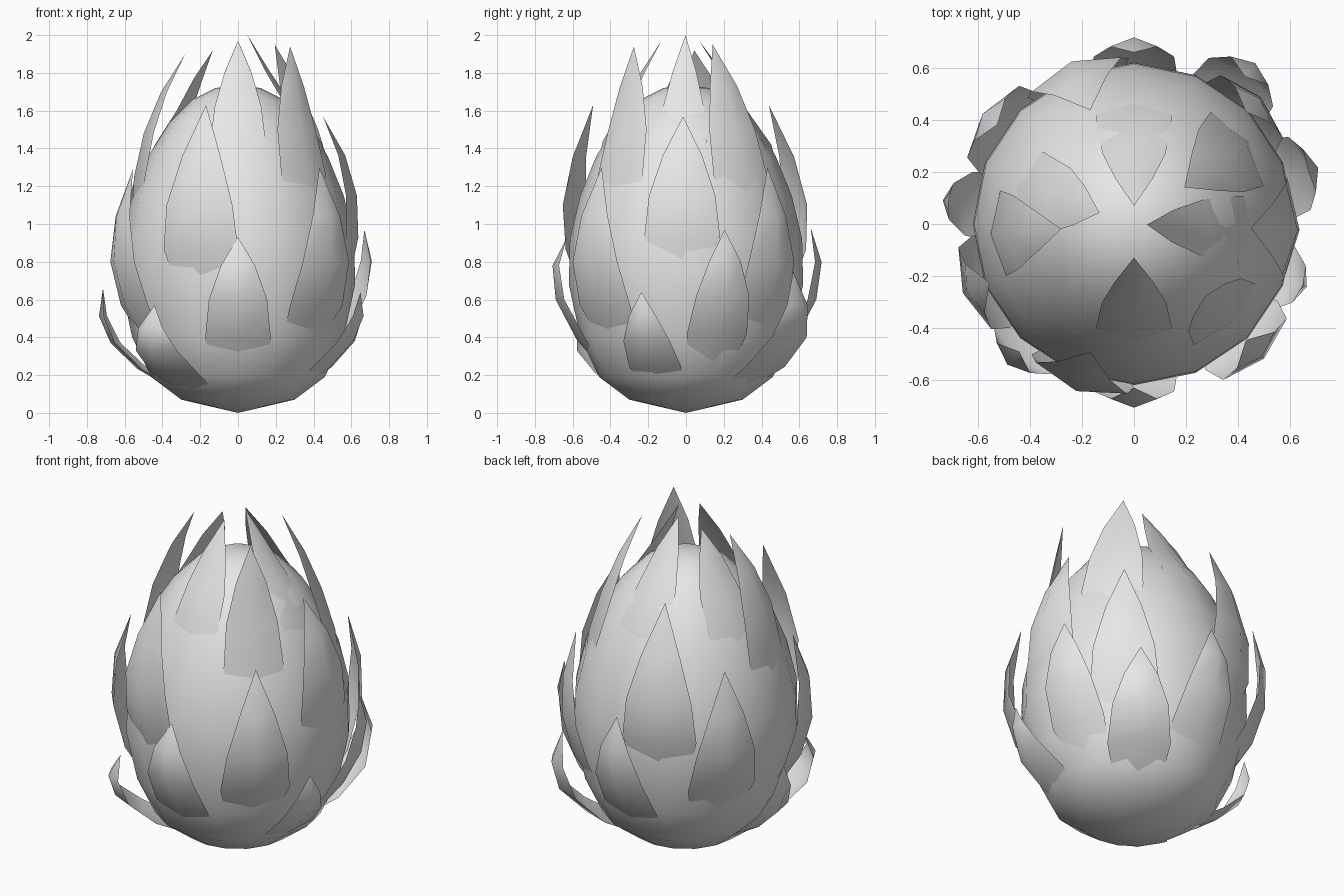
import bpy, bmesh, math
from math import radians, sin, cos

cube = bpy.data.objects.get("Cube")
if cube:
    bpy.data.objects.remove(cube, do_unlink=True)

grey = bpy.data.materials.new("light_grey")
grey.use_nodes = True
grey.diffuse_color = (0.8, 0.8, 0.8, 1)
grey.node_tree.nodes["Principled BSDF"].inputs["Base Color"].default_value = (0.8, 0.8, 0.8, 1)

# Radius and height of the egg-shaped body
PROFILE = [(0, 0), (.30, .07), (.46, .19), (.56, .4), (.62, .68), (.615, .92),
           (.56, 1.15), (.475, 1.36), (.36, 1.54), (.24, 1.66), (.12, 1.72), (0, 1.735)]


def body_radius(z):
    for (r0, z0), (r1, z1) in zip(PROFILE, PROFILE[1:]):
        if z0 <= z <= z1:
            return r0 + (r1 - r0) * (z - z0) / (z1 - z0)
    return 0


def polar(r, angle, z):
    return (r * cos(angle), r * sin(angle), z)


def finish(bm, name, sharp):
    bmesh.ops.remove_doubles(bm, verts=bm.verts, dist=1e-4)
    mesh = bpy.data.meshes.new(name)
    bm.to_mesh(mesh)
    bm.free()
    mesh.materials.append(grey)
    obj = bpy.data.objects.new(name, mesh)
    bpy.context.collection.objects.link(obj)
    bpy.ops.object.select_all(action='DESELECT')
    obj.select_set(True)
    bpy.context.view_layer.objects.active = obj
    bpy.ops.object.shade_smooth_by_angle(angle=radians(sharp))


# Body: the profile spun round the z axis
bm = bmesh.new()
points = [bm.verts.new((r, 0, z)) for r, z in PROFILE]
edges = [bm.edges.new(pair) for pair in zip(points, points[1:])]
bmesh.ops.spin(bm, geom=points + edges, cent=(0, 0, 0), axis=(0, 0, 1),
               angle=math.tau, steps=16, use_duplicate=False)
bmesh.ops.remove_doubles(bm, verts=bm.verts, dist=1e-4)
bmesh.ops.recalc_face_normals(bm, faces=bm.faces)
finish(bm, "fruit_body", 60)


def leaf(name, azimuth, tip, mid, base_z, half_width):
    """Keeled pointed scale whose spine runs from the body through mid to tip."""
    angle = radians(azimuth)
    base = (body_radius(base_z) - .03, base_z)
    bm = bmesh.new()
    rows = []
    for step, taper in enumerate((.7, 1, .87, .5)):
        t = step / 4
        a, b, c = (1 - t) * (1 - 2 * t), 4 * t * (1 - t), t * (2 * t - 1)
        r, z = (a * p + b * q + c * s for p, q, s in zip(base, mid, tip))
        edge_r = r * .96
        if step:
            r = max(r, body_radius(z) + .015)
            edge_r = max(r * .96, body_radius(z) + .003)
        spread = math.atan2(half_width * taper, max(r, .1))
        rows.append([bm.verts.new(polar(edge_r if k else r, angle + k * spread, z))
                     for k in (-1, 0, 1)])
    for low, high in zip(rows, rows[1:]):
        for i in (0, 1):
            bm.faces.new((low[i], low[i + 1], high[i + 1], high[i]))
    point = bm.verts.new(polar(tip[0], angle, tip[1]))
    for i in (0, 1):
        bm.faces.new((rows[-1][i], rows[-1][i + 1], point))
    finish(bm, name, 60)


# Each tier: azimuth, tip (r, z), middle (r, z), base height, half width
TIERS = {
    "crown_leaf": [
        (-3, (.05, 2.0), (.28, 1.62), 1.25, .14),
        (-90, (.13, 1.97), (.34, 1.62), 1.25, .16),
        (90, (.07, 1.97), (.31, 1.62), 1.2, .16),
        (162, (.14, 1.92), (.34, 1.6), 1.2, .17),
        (184, (.28, 1.9), (.5, 1.48), 1.0, .18),
        (-45, (.39, 1.94), (.48, 1.5), 1.0, .18),
        (36, (.24, 1.95), (.46, 1.5), 1.0, .19)],
    "upper_leaf": [
        (-2, (.45, 1.57), (.63, 1.15), .7, .22),
        (-109, (.52, 1.63), (.68, 1.1), .65, .23),
        (111, (.47, 1.63), (.67, 1.1), .65, .23)],
    "middle_leaf": [
        (-46, (.62, 1.3), (.72, .8), .35, .21),
        (45, (.61, 1.3), (.69, .8), .35, .21),
        (202, (.6, 1.29), (.71, .8), .35, .21),
        (144, (.65, 1.29), (.72, .8), .35, .21)],
    "lower_leaf": [
        (17, (.7, .97), (.71, .62), .2, .18),
        (-90, (.63, .93), (.69, .6), .15, .19),
        (90, (.66, .98), (.69, .6), .15, .19)],
    "base_leaf": [
        (-20, (.69, .64), (.65, .38), .1, .16),
        (228, (.66, .57), (.69, .33), .09, .18),
        (173, (.72, .66), (.68, .37), .1, .15),
        (53, (.71, .75), (.73, .4), .1, .19)],
}
for tier, leaves in TIERS.items():
    for number, spec in enumerate(leaves, 1):
        leaf(f"{tier}_{number}", *spec)
